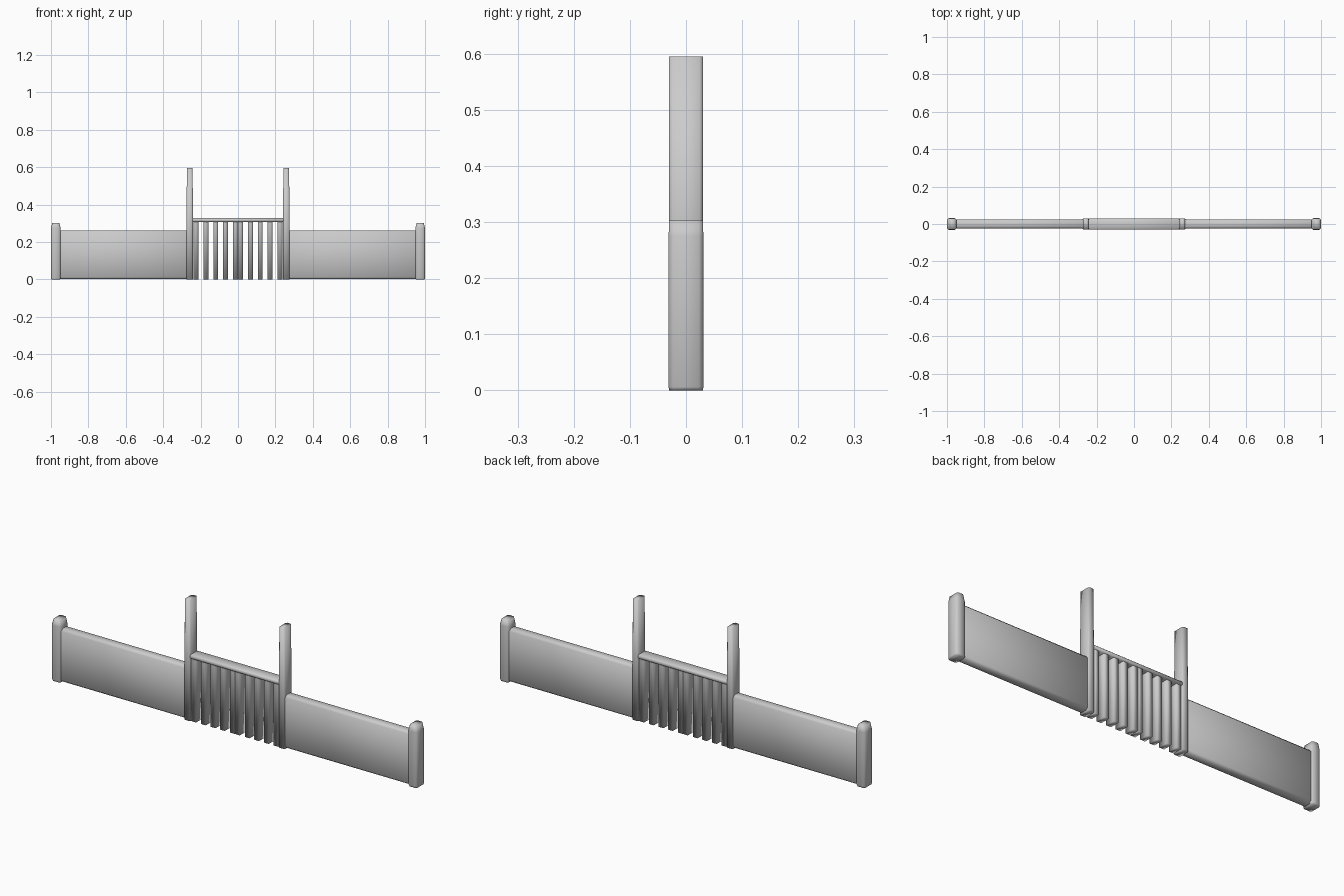
import bpy
import bmesh
import math
from mathutils import Vector

if "Cube" in bpy.data.objects:
    bpy.data.objects.remove(bpy.data.objects["Cube"])

# Single plain grey
GREY = (0.6, 0.6, 0.6, 1.0)
grey = bpy.data.materials.new("plain_grey")
grey.use_nodes = True
grey.diffuse_color = GREY
grey.node_tree.nodes["Principled BSDF"].inputs["Base Color"].default_value = GREY


def finish(name, bm):
    bmesh.ops.recalc_face_normals(bm, faces=bm.faces)
    for f in bm.faces:
        f.smooth = True
    mesh = bpy.data.meshes.new(name)
    bm.to_mesh(mesh)
    bm.free()
    mesh.materials.append(grey)
    obj = bpy.data.objects.new(name, mesh)
    bpy.context.collection.objects.link(obj)
    return obj


def soft_box(name, x0, x1, hy, z0, z1, chamfer, open_top=False):
    """Box with chamfered edges, centred on y = 0."""
    bm = bmesh.new()
    bmesh.ops.create_cube(bm, size=1)
    for v in bm.verts:
        v.co = Vector(((x0 + x1) / 2 + v.co.x * (x1 - x0),
                       v.co.y * 2 * hy,
                       (z0 + z1) / 2 + v.co.z * (z1 - z0)))
    if chamfer:
        bmesh.ops.bevel(bm, geom=bm.edges[:], offset=chamfer, segments=1,
                        affect='EDGES')
    if open_top:
        bmesh.ops.delete(bm, geom=[f for f in bm.faces if f.calc_center_median().z > z1 - 1e-4],
                         context='FACES')
    return finish(name, bm)


def post(name, cx, levels, chamfer):
    """Stack of corner-cut rectangles; levels hold (z, half x, half y)."""
    bm = bmesh.new()
    rings = []
    for z, hx, hy in levels:
        ring = []
        for sx, sy in ((1, 1), (-1, 1), (-1, -1), (1, -1)):
            a = (cx + sx * hx, sy * (hy - chamfer), z)
            b = (cx + sx * (hx - chamfer), sy * hy, z)
            ring += [a, b] if sx * sy > 0 else [b, a]
        rings.append([bm.verts.new(p) for p in ring])
    for lo, hi in zip(rings, rings[1:]):
        for i in range(8):
            j = (i + 1) % 8
            bm.faces.new((lo[i], lo[j], hi[j], hi[i]))
    bm.faces.new(rings[0])
    bm.faces.new(rings[-1])
    return finish(name, bm)


for side, s in (("left", 1), ("right", -1)):
    # Low outer post with a tapered cap
    post(side + "_end_post", s * 0.974,
         [(0, 0.023, 0.030), (0.006, 0.026, 0.031),
          (0.275, 0.026, 0.031), (0.303, 0.019, 0.030)], 0.008)
    # Tall post beside the gate
    post(side + "_gate_post", s * 0.258,
         [(0, 0.018, 0.030), (0.3, 0.018, 0.030), (0.595, 0.015, 0.030)], 0.006)
    # Solid wall panel
    xs = sorted((s * 0.26, s * 0.965))
    soft_box(side + "_wall", xs[0], xs[1], 0.025, 0.002, 0.263, 0.01)
    # Gate bars: the inner two meet at the middle
    for i, x in enumerate((0.0135, 0.068, 0.119, 0.172, 0.225)):
        c = s * x
        soft_box(f"{side}_gate_bar_{i + 1}", c - 0.0133, c + 0.0133,
                 0.025, 0.0, 0.315, 0, open_top=True)

# Rail across the top of the gate
soft_box("gate_top_rail", -0.245, 0.245, 0.030, 0.308, 0.328, 0.005)
